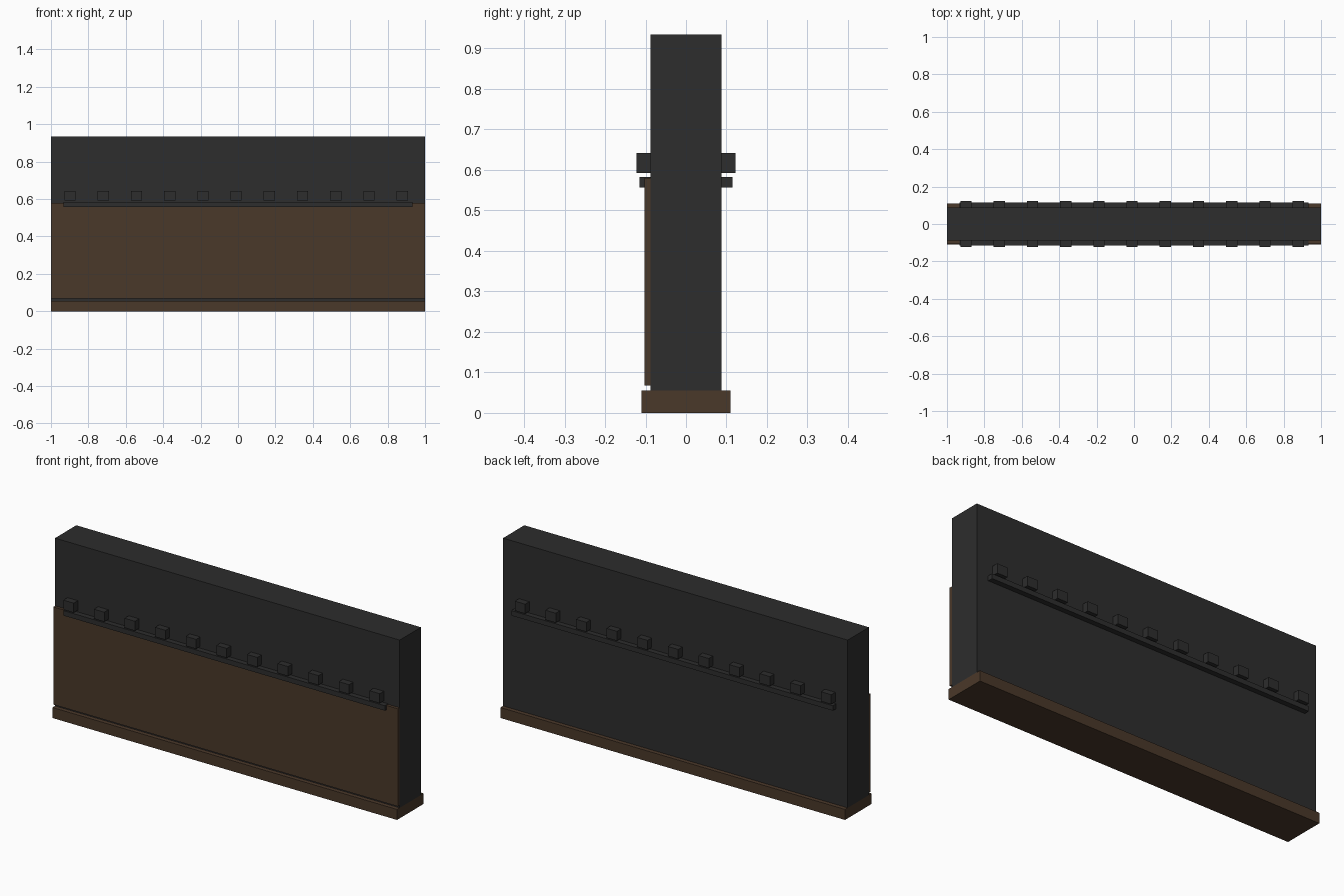
import bpy

cube = bpy.data.objects.get("Cube")
if cube:
    bpy.data.objects.remove(cube, do_unlink=True)


def material(name, rgb):
    mat = bpy.data.materials.new(name)
    mat.use_nodes = True
    mat.diffuse_color = (*rgb, 1)
    mat.node_tree.nodes["Principled BSDF"].inputs["Base Color"].default_value = (*rgb, 1)
    return mat


charcoal = material("charcoal", (0.0262, 0.0262, 0.0262))
brown = material("dark brown wood", (0.0685, 0.0395, 0.0225))


def box(name, x, y, z, mat):
    """Box spanning the given (low, high) ranges."""
    spans = (x, y, z)
    bpy.ops.mesh.primitive_cube_add(size=1, location=[(a + b) / 2 for a, b in spans])
    obj = bpy.context.object
    obj.name = name
    obj.scale = [b - a for a, b in spans]
    bpy.ops.object.transform_apply(location=False, rotation=False, scale=True)
    obj.data.materials.append(mat)
    return obj


WALL = 0.088  # half thickness of the wall

# Wall, base plinth and front panel
box("base_plinth", (-1, 1), (-0.11, 0.11), (0, 0.055), brown)
box("wall", (-1, 1), (-WALL, WALL), (0.055, 0.935), charcoal)
box("front_panel", (-1, 1), (-0.103, -WALL), (0.068, 0.58), brown)

# Rail and row of blocks on each face
for side, sign in (("front", -1), ("back", 1)):
    def depth(reach):
        return tuple(sorted((sign * WALL, sign * reach)))

    box(f"{side}_rail", (-0.933, 0.933), depth(0.115), (0.557, 0.583), charcoal)
    for i in range(11):
        x = -0.898 + i * 0.1776
        box(f"{side}_block_{i + 1}", (x - 0.03, x + 0.03), depth(0.122),
            (0.592, 0.642), charcoal)
